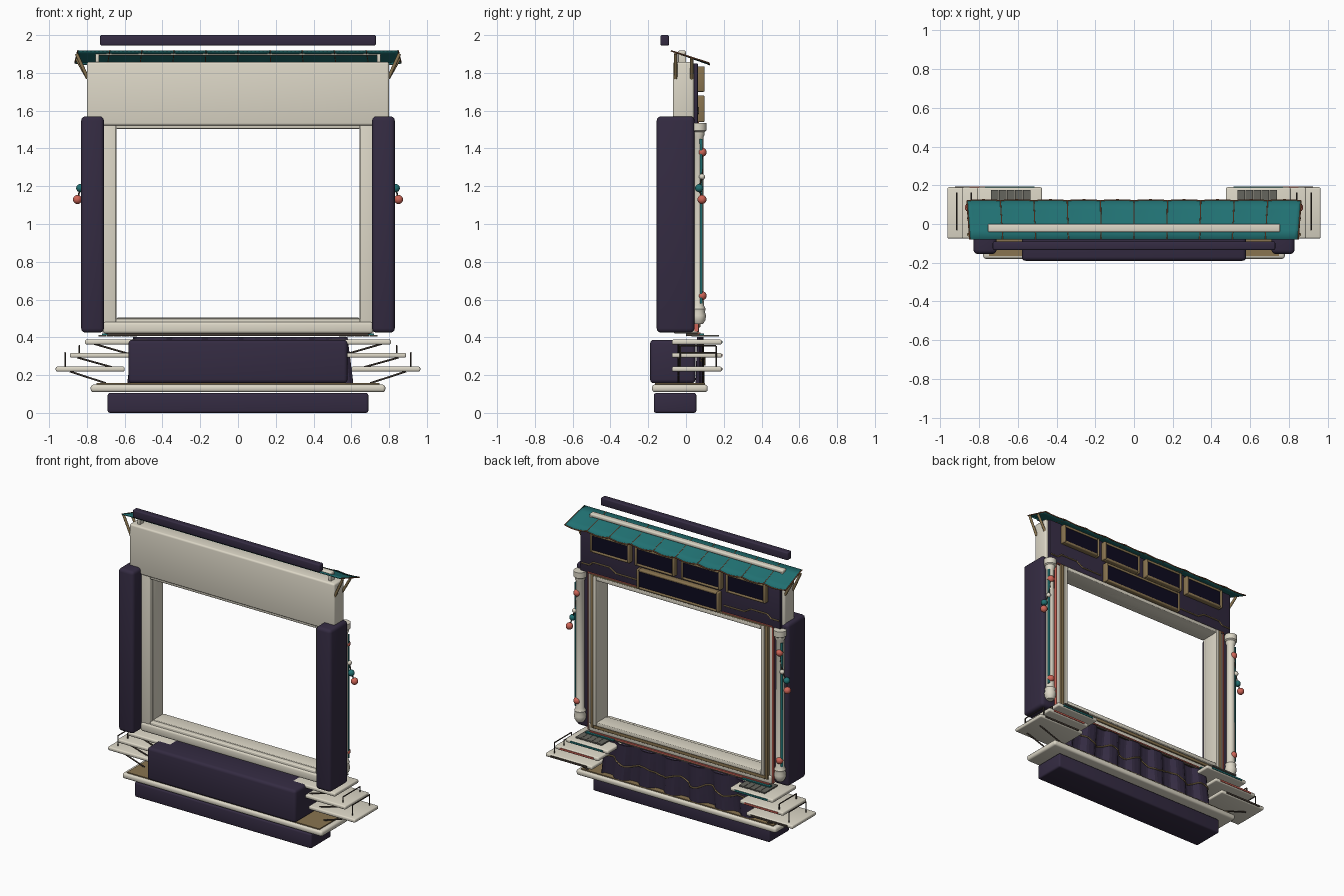
import bpy, bmesh, math
from mathutils import Vector, Matrix

if "Cube" in bpy.data.objects:
    bpy.data.objects.remove(bpy.data.objects["Cube"])

def mat(name, r, g, b):
    m = bpy.data.materials.new(name)
    m.diffuse_color = (r, g, b, 1)
    m.use_nodes = True
    m.node_tree.nodes["Principled BSDF"].inputs["Base Color"].default_value = m.diffuse_color
    return m

CREAM = mat("cream", 0.72, 0.68, 0.57)
PURPLE = mat("dark purple", 0.034, 0.024, 0.054)
TEAL = mat("teal", 0.015, 0.165, 0.17)
GOLD = mat("antique gold", 0.25, 0.175, 0.08)
CORAL = mat("coral", 0.62, 0.13, 0.095)
NAVY = mat("night navy", 0.004, 0.003, 0.014)
BROWN = mat("dark bronze", 0.06, 0.045, 0.035)
GREY = mat("slate grey", 0.13, 0.13, 0.11)
RUST = mat("rust", 0.24, 0.09, 0.04)

def finish(name, bm, m, smooth=True):
    bmesh.ops.recalc_face_normals(bm, faces=bm.faces)
    me = bpy.data.meshes.new(name)
    bm.to_mesh(me)
    bm.free()
    ob = bpy.data.objects.new(name, me)
    bpy.context.collection.objects.link(ob)
    me.materials.append(m)
    if smooth:
        bpy.ops.object.select_all(action='DESELECT')
        ob.select_set(True)
        bpy.context.view_layer.objects.active = ob
        bpy.ops.object.shade_smooth_by_angle(angle=math.radians(35))
    return ob

def boxes(name, m, items, bevel=0.0, mirror=False):
    """Each item is x0, x1, y0, y1, z0, z1; mirror repeats it at -x."""
    bm = bmesh.new()
    if mirror:
        items = items + [(-b, -a, *rest) for a, b, *rest in items]
    for x0, x1, y0, y1, z0, z1 in items:
        c = Vector((x0 + x1, y0 + y1, z0 + z1)) / 2
        bmesh.ops.create_cube(bm, size=1, matrix=Matrix.Translation(c)
                              @ Matrix.Diagonal((x1 - x0, y1 - y0, z1 - z0, 1)))
    if bevel:
        bmesh.ops.bevel(bm, geom=bm.edges[:], offset=bevel, segments=3,
                        profile=0.5, affect='EDGES')
    return finish(name, bm, m)

def ring(name, m, ox, z0, z1, w, y0, y1, bevel=0.0):
    """Rectangular picture-frame ring in the xz plane."""
    return boxes(name, m, [(-ox, -ox + w, y0, y1, z0, z1), (ox - w, ox, y0, y1, z0, z1),
                           (-ox + w, ox - w, y0, y1, z0, z0 + w),
                           (-ox + w, ox - w, y0, y1, z1 - w, z1)], bevel)

def rods(name, m, paths, r, mirror=False):
    bm = bmesh.new()
    if mirror:
        paths = paths + [[(-x, y, z) for x, y, z in p] for p in paths]
    for p in paths:
        for a, b in zip(p, p[1:]):
            a, b = Vector(a), Vector(b)
            rot = (b - a).to_track_quat('Z', 'Y').to_matrix().to_4x4()
            bmesh.ops.create_cone(bm, cap_ends=True, segments=12, radius1=r, radius2=r,
                                  depth=(b - a).length,
                                  matrix=Matrix.Translation((a + b) / 2) @ rot)
    return finish(name, bm, m)

def balls(name, m, items):
    bm = bmesh.new()
    for x, y, z, r in items:
        for s in (-1, 1):
            bmesh.ops.create_uvsphere(bm, u_segments=16, v_segments=10, radius=r,
                                      matrix=Matrix.Translation((s * x, y, z)))
    return finish(name, bm, m)

# Base, platform and rear pods
boxes("base_plinth", PURPLE, [(-0.69, 0.69, -0.17, 0.055, 0, 0.105)], 0.012)
boxes("platform", CREAM, [(-0.78, 0.78, -0.18, 0.115, 0.11, 0.15)], 0.015)
boxes("platform_deck", GOLD, [(-0.75, 0.75, -0.165, 0.1, 0.146, 0.157)])
boxes("lower_pod", PURPLE, [(-0.58, 0.58, -0.19, 0.05, 0.157, 0.387)], 0.02)
boxes("side_pod", PURPLE, [(0.71, 0.83, -0.155, 0.045, 0.425, 1.57)], 0.022, True)
boxes("top_bar", PURPLE, [(-0.73, 0.73, -0.135, -0.09, 1.945, 2.0)], 0.008)

# Pleated curtain under the opening, with a garland that follows the pleats
def curtain_point(u, v, lift=0.0):
    pleat = max(-0.6, min(0.6, math.sin(u * math.pi * 6)))
    return Vector((0.012 + u * (0.595 - 0.03 * v), 0.075 + lift + pleat * (0.032 - 0.012 * v),
                   0.157 + 0.245 * v))
bm = bmesh.new()
N = 72
rows = [[bm.verts.new(curtain_point(i / N * 2 - 1, j / 4)) for i in range(N + 1)] for j in range(5)]
for a, b in zip(rows, rows[1:]):
    for i in range(N):
        bm.faces.new((a[i], a[i + 1], b[i + 1], b[i]))
sol = finish("curtain", bm, PURPLE, False).modifiers.new("thickness", 'SOLIDIFY')
sol.thickness = 0.01
sol.offset = 0
rods("curtain_garland", GOLD, [[curtain_point(i / N * 2 - 1, 0.48 + 0.08 * math.sin(i / N * math.pi * 9),
                                              0.008) for i in range(N + 1)]], 0.005)

# Stepped side trays, edge strips, rails and struts
for k, (x0, x1, z) in enumerate([(0.475, 0.81, 0.362), (0.55, 0.89, 0.292), (0.6, 0.965, 0.219)]):
    boxes(f"side_tray_{k + 1}", CREAM, [(x0, x1, -0.075, 0.19, z, z + 0.026)], 0.009, True)
    boxes(f"tray_edge_{k + 1}", (TEAL, CORAL, BROWN)[k],
          [(x0 + 0.04, x1 - 0.04, 0.188, 0.194, z + 0.007, z + 0.019)], 0, True)
rods("tray_rail", BROWN, [[(x, -0.03, z), (x, -0.03, z + h), (x, 0.16, z + h), (x, 0.16, z)]
                          for x, z, h in ((0.915, 0.24, 0.078), (0.84, 0.313, 0.042))], 0.004, True)
rods("tray_strut", BROWN, [[(a, y, za), (b, y, zb)] for y in (-0.04, 0.09) for a, za, b, zb in
     ((0.89, 0.22, 0.70, 0.157), (0.85, 0.293, 0.66, 0.24), (0.76, 0.365, 0.57, 0.31))], 0.005, True)
boxes("tray_grille", GREY, [(0.535 + 0.041 * i, 0.574 + 0.041 * i, 0.03, 0.175, 0.404, 0.413)
                            for i in range(5)], 0, True)

# Opening frame, nested mouldings and sill
ring("main_frame", CREAM, 0.72, 0.425, 1.578, 0.074, -0.06, 0.06, 0.006)
ring("frame_gold_moulding", GOLD, 0.692, 0.453, 1.536, 0.022, 0.055, 0.078, 0.004)
ring("frame_inner_lip", CREAM, 0.668, 0.478, 1.53, 0.026, -0.03, 0.085, 0.005)
boxes("frame_coral_side", CORAL, [(0.719, 0.724, 0.045, 0.066, 0.43, 1.53)], 0, True)
boxes("frame_coral_top", CORAL, [(0.33, 0.72, 0.05, 0.07, 1.532, 1.54)], 0, True)
boxes("sill", CREAM, [(-0.715, 0.715, -0.07, 0.07, 0.42, 0.482)], 0.015)
boxes("sill_coral_strip", CORAL, [(-0.7, 0.7, 0.06, 0.078, 0.418, 0.426)])
boxes("sill_teal_strip", TEAL, [(0.5, 0.72, 0.07, 0.095, 0.412, 0.42)], 0, True)
boxes("sill_bronze_strip", BROWN, [(-0.69, 0.69, 0.0, 0.075, 0.406, 0.42)])

# Header with rear fascia, windows and trim lines
boxes("header", CREAM, [(-0.8, 0.8, -0.07, 0.042, 1.522, 1.858)], 0.012)
boxes("header_fascia", PURPLE, [(-0.78, 0.78, 0.04, 0.063, 1.53, 1.85)], 0.004)
for i, (cx, w, z0, z1) in enumerate([(-0.53, 0.31, 1.7, 1.835), (-0.18, 0.31, 1.7, 1.835),
                                     (0.18, 0.31, 1.7, 1.835), (0.53, 0.31, 1.7, 1.835),
                                     (0, 0.64, 1.54, 1.68)]):
    fr = ring(f"window_frame_{i + 1}", GOLD, w / 2, z0, z1, 0.017, 0.055, 0.098, 0.006)
    fr.location.x = cx
    boxes(f"window_glass_{i + 1}", NAVY, [(cx - w / 2 + 0.014, cx + w / 2 - 0.014,
                                           0.06, 0.092, z0 + 0.014, z1 - 0.014)])
rods("fascia_trim", GOLD, [[(0.34, 0.064, 1.585), (0.5, 0.064, 1.585), (0.55, 0.064, 1.615),
     (0.68, 0.064, 1.615), (0.71, 0.064, 1.59), (0.77, 0.064, 1.59)]], 0.005, True)

# Turned columns from a lathe profile
profile = [(0, 0.47), (0.024, 0.47), (0.036, 0.49), (0.04, 0.515), (0.034, 0.535), (0.038, 0.55),
           (0.028, 0.57), (0.027, 1.46), (0.033, 1.475), (0.033, 1.488), (0.043, 1.495),
           (0.043, 1.535), (0, 1.535)]
bm = bmesh.new()
SEG = 20
for s in (-1, 1):
    rings = [[bm.verts.new((s * 0.78 + r * math.cos(2 * math.pi * k / SEG),
                            0.066 + r * math.sin(2 * math.pi * k / SEG), z)) for k in range(SEG)]
             for r, z in profile]
    for a, b in zip(rings, rings[1:]):
        for k in range(SEG):
            bm.faces.new((a[k], a[(k + 1) % SEG], b[(k + 1) % SEG], b[k]))
bmesh.ops.remove_doubles(bm, verts=bm.verts, dist=0.0005)
finish("column", bm, CREAM)
rods("column_teal_strip", TEAL, [[(0.803, 0.08, 0.58), (0.803, 0.08, 1.45)]], 0.008, True)

# Hanging ornaments
balls("coral_ornament", CORAL, [(0.79, 0.085, 1.38, 0.024), (0.85, 0.085, 1.13, 0.024),
                                (0.79, 0.085, 0.62, 0.024)])
balls("teal_ornament", TEAL, [(0.835, 0.07, 1.19, 0.022)])
balls("cream_ornament", CREAM, [(0.81, 0.085, 1.25, 0.016)])
rods("ornament_cord", BROWN, [[(0.79, 0.085, 1.38), (0.81, 0.085, 1.25), (0.835, 0.07, 1.19),
                               (0.85, 0.085, 1.13)]], 0.004, True)

# Gently scalloped sloping roof
P, S = 10, 8
def roof(u, v):
    t = abs(math.sin(math.pi * u * P))
    return Vector(((u * 2 - 1) * (0.848 + 0.015 * v), -0.08 + 0.2 * v + 0.004 * t * v,
                   1.917 - 0.064 * v - 0.009 * t * v))
bm = bmesh.new()
grid = [[bm.verts.new(roof(i / (P * S), j / 4)) for i in range(P * S + 1)] for j in range(5)]
for a, b in zip(grid, grid[1:]):
    for i in range(P * S):
        bm.faces.new((a[i], a[i + 1], b[i + 1], b[i]))
sol = finish("roof_canopy", bm, TEAL).modifiers.new("thickness", 'SOLIDIFY')
sol.thickness = 0.006
sol.offset = 0
rods("roof_seam", RUST, [[roof(i / P, 0), roof(i / P, 1)] for i in range(P + 1)], 0.004)
rods("roof_eave_trim", RUST, [[roof(i / (P * S), 1) for i in range(P * S + 1)]], 0.004)
boxes("ridge_beam", CREAM, [(-0.755, 0.755, -0.042, 0.0, 1.893, 1.918)], 0.008)
boxes("ridge_post", CREAM, [(0.735, 0.755, -0.042, 0.0, 1.85, 1.9)], 0.003, True)
rods("roof_bracket", GOLD, [[(0.855, y, 1.9 - 0.3 * (y + 0.05)), (0.795, y, 1.77)]
                            for y in (-0.055, 0.03)], 0.009, True)
